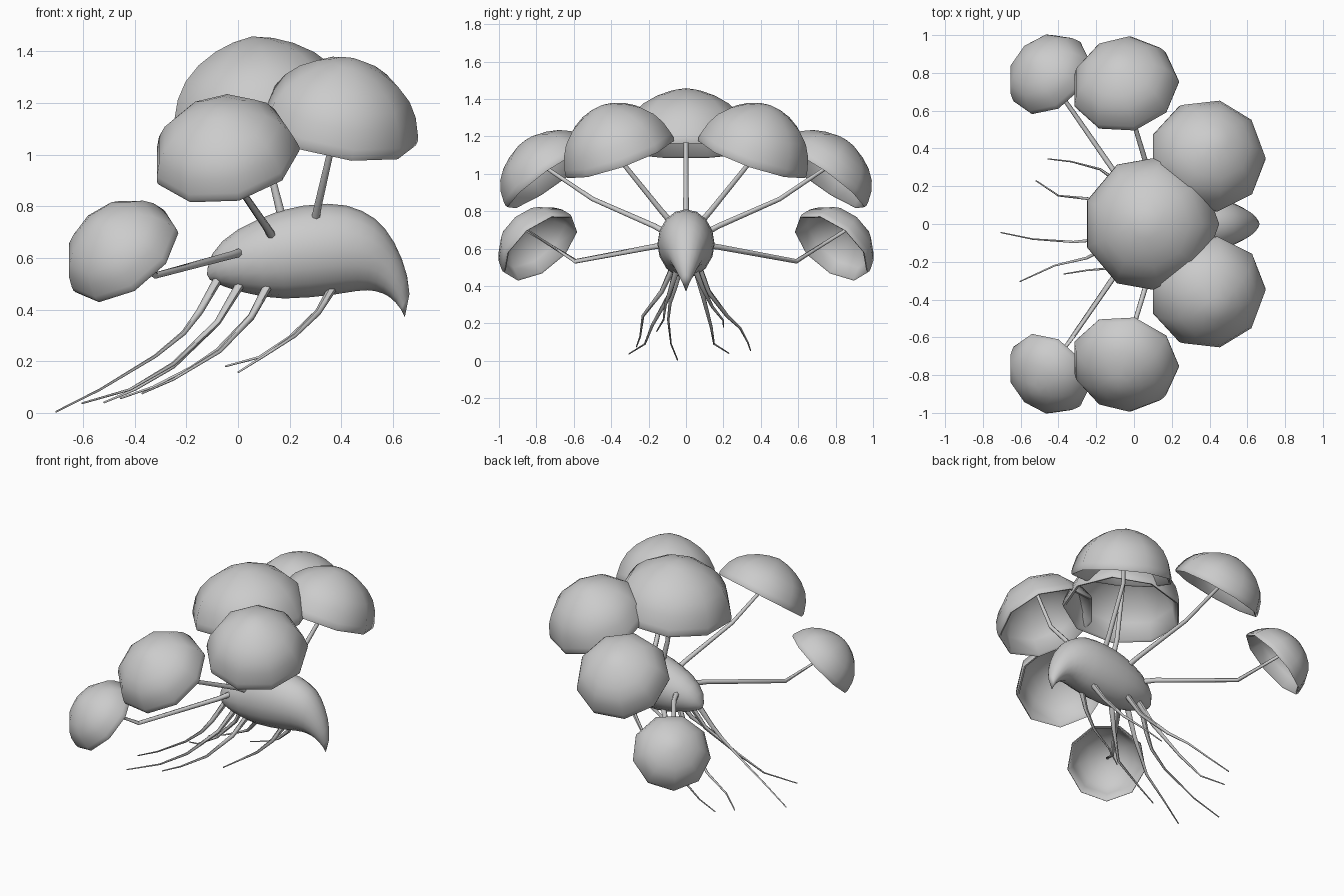
import bpy, bmesh, math
from mathutils import Vector

if "Cube" in bpy.data.objects:
    bpy.data.objects.remove(bpy.data.objects["Cube"])

grey = bpy.data.materials.new("plain grey")
grey.diffuse_color = (0.6, 0.6, 0.6, 1)
grey.use_nodes = True
grey.node_tree.nodes["Principled BSDF"].inputs["Base Color"].default_value = grey.diffuse_color


def loft(name, rings, start, end, angle=60):
    """Skin a list of equal-sized rings and close both ends with a point."""
    bm = bmesh.new()
    loops = [[bm.verts.new(p) for p in ring] for ring in rings]
    n = len(loops[0])
    for a, b in zip(loops, loops[1:]):
        for i in range(n):
            j = (i + 1) % n
            bm.faces.new((a[i], a[j], b[j], b[i]))
    for loop, tip in ((loops[0], start), (loops[-1], end)):
        v = bm.verts.new(tip)
        for i in range(n):
            bm.faces.new((loop[i], loop[(i + 1) % n], v))
    bmesh.ops.recalc_face_normals(bm, faces=bm.faces)
    mesh = bpy.data.meshes.new(name)
    bm.to_mesh(mesh)
    bm.free()
    mesh.materials.append(grey)
    obj = bpy.data.objects.new(name, mesh)
    bpy.context.collection.objects.link(obj)
    bpy.ops.object.select_all(action='DESELECT')
    obj.select_set(True)
    bpy.context.view_layer.objects.active = obj
    bpy.ops.object.shade_smooth_by_angle(angle=math.radians(angle))
    return obj


def circle(c, u, v, ru, rv, n):
    return [c + u * ru * math.cos(2 * math.pi * i / n) + v * rv * math.sin(2 * math.pi * i / n)
            for i in range(n)]


def tube(name, points, r0, r1, n=7, power=1.0):
    """Tapered tube through a few points."""
    pts = [Vector(p) for p in points]
    rings = []
    for i, p in enumerate(pts):
        t = (pts[min(i + 1, len(pts) - 1)] - pts[max(i - 1, 0)]).normalized()
        ref = Vector((0, 1, 0)) if abs(t.y) < 0.8 else Vector((1, 0, 0))
        u = t.cross(ref).normalized()
        r = r1 + (r0 - r1) * (1 - i / (len(pts) - 1)) ** power
        rings.append(circle(p, u, t.cross(u), r, r, n))
    return loft(name, rings, pts[0], pts[-1])


# Shell profile: (radius, height) from outer pole, over the rim, to the inner pole
SHELL = [(.22, .955), (.43, .87), (.64, .735), (.81, .56), (.92, .36), (.985, .13),
         (1.0, .04), (.985, -.02), (.94, .0), (.86, .32), (.72, .54), (.5, .73), (.25, .85)]


def cap(name, centre, axis, radius, height):
    c, n = Vector(centre), Vector(axis).normalized()
    u = (Vector((1, 0, 0)) - n * n.x).normalized()   # one rim corner points to +x
    v = n.cross(u)
    rings = [circle(c + n * height * h, u, v, radius * r, radius * r, 9) for r, h in SHELL]
    return loft(name, rings, c + n * height, c + n * height * .89, 65)


# Body: top and bottom outline points with half width
SECTIONS = [(-.118, .56, -.108, .515, .025), (-.10, .615, -.06, .492, .065),
            (-.06, .665, -.02, .478, .09), (0, .71, .03, .465, .115),
            (.08, .75, .10, .45, .135), (.16, .782, .18, .443, .147),
            (.25, .802, .28, .448, .153), (.346, .81, .37, .458, .15),
            (.42, .803, .42, .466, .142), (.48, .782, .46, .472, .13),
            (.53, .752, .50, .475, .117), (.57, .712, .53, .472, .1),
            (.605, .66, .56, .463, .083), (.635, .595, .585, .45, .065),
            (.655, .53, .61, .428, .045), (.664, .46, .63, .402, .022)]
body = []
for xt, zt, xb, zb, w in SECTIONS:
    top, bot = Vector((xt, 0, zt)), Vector((xb, 0, zb))
    d = (top - bot) / 2
    body.append(circle((top + bot) / 2, d.normalized(), Vector((0, 1, 0)), d.length, w, 16))
loft("body", body, (-.12, 0, .535), (.646, 0, .37))

# Central cap and stem
cap("top_cap", (.092, 0, 1.13), (-.114, 0, 1), .363, .33)
tube("top_stem", [(.175, 0, .74), (.135, 0, .9), (.07, 0, 1.43)], .018, .011)

# Mirrored caps and stems
for side, s in (("left", 1), ("right", -1)):
    cap(side + "_front_cap", (.388, .355 * s, 1.09), (.18, .35 * s, 1), .311, .297)
    cap(side + "_middle_cap", (-.045, .723 * s, .98), (-.2, .70 * s, 1), .289, .245)
    cap(side + "_rear_cap", (-.438, .78 * s, .607), (-.5, .55 * s, .67), .24, .208)
    tube(side + "_front_stem",
         [(.295, .06 * s, .72), (.31, .13 * s, .80), (.37, .34 * s, 1.06), (.43, .42 * s, 1.34)],
         .018, .010)
    tube(side + "_middle_stem",
         [(.14, .08 * s, .67), (.11, .17 * s, .72), (.01, .5 * s, .865), (-.085, .85 * s, 1.10)],
         .018, .010)
    tube(side + "_rear_stem",
         [(.02, .06 * s, .625), (-.03, .17 * s, .61), (-.32, .59 * s, .532), (-.51, .855 * s, .70)],
         .018, .010)

# Trailing tendrils
TENDRILS = [
    [(-.07, -.02, .53), (-.15, -.06, .39), (-.21, -.085, .31), (-.32, -.095, .22),
     (-.535, -.08, .09), (-.706, -.045, .004)],
    [(.01, -.05, .50), (-.08, -.09, .35), (-.25, -.18, .19), (-.42, -.22, .09), (-.605, -.305, .037)],
    [(.12, -.07, .50), (.05, -.13, .37), (-.07, -.23, .24), (-.25, -.245, .13), (-.373, -.265, .075)],
    [(.01, .05, .50), (-.08, .09, .35), (-.25, .135, .18), (-.4, .15, .09), (-.52, .23, .04)],
    [(.12, .07, .50), (.05, .12, .37), (-.08, .22, .24), (-.18, .29, .175), (-.33, .33, .10),
     (-.457, .345, .056)],
    [(.37, .05, .49), (.31, .09, .39), (.2, .14, .29), (.08, .2, .215), (-.05, .2, .18)],
    [(.37, -.05, .49), (.31, -.08, .39), (.22, -.11, .30), (.1, -.12, .22), (0, -.157, .157)],
]
for k, path in enumerate(TENDRILS, 1):
    tube("tendril_%d" % k, path, .018, .0035, 6, 1.6)
